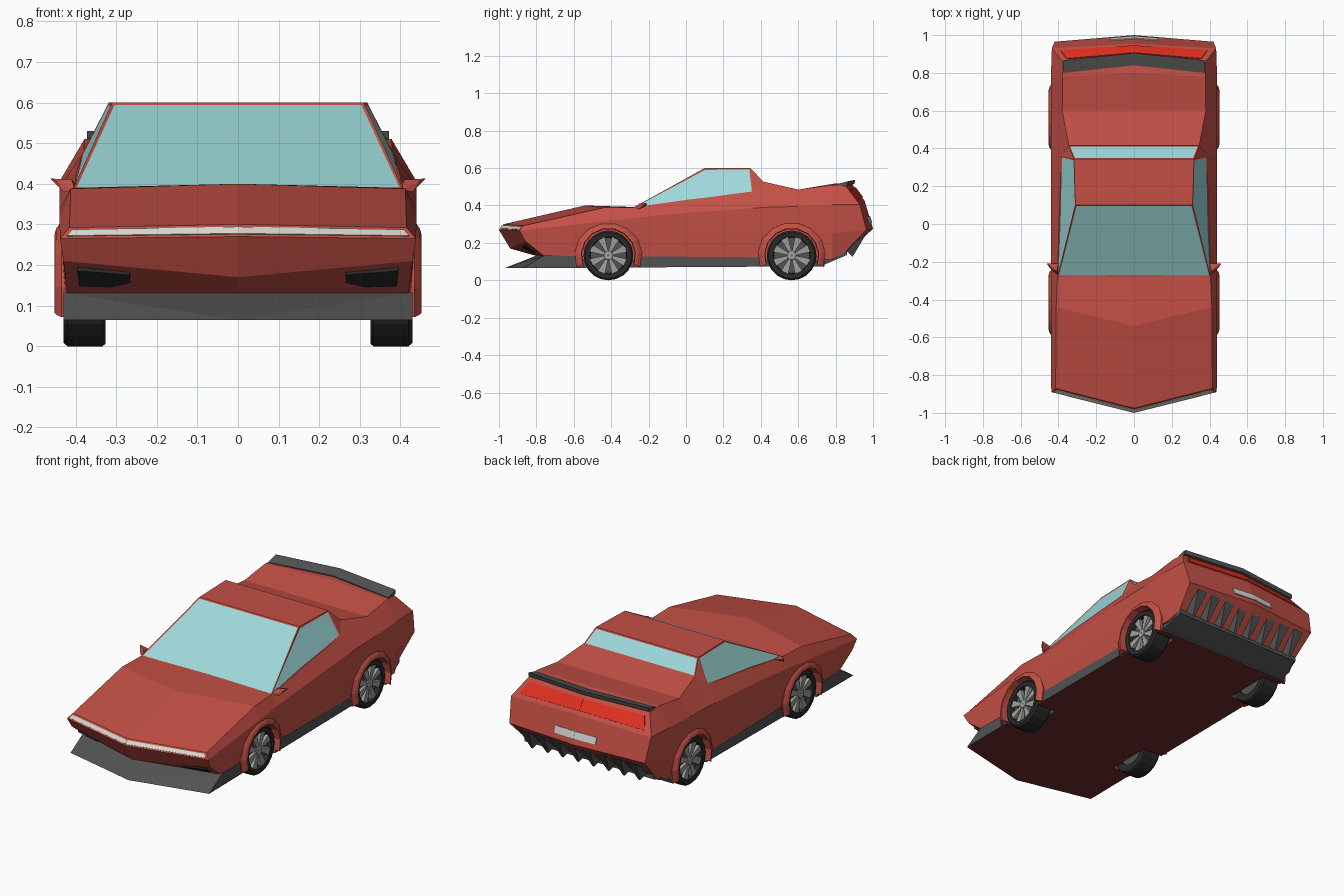
import bpy, bmesh, math
from mathutils import Vector as V

if "Cube" in bpy.data.objects:
    bpy.data.objects.remove(bpy.data.objects["Cube"])


def material(name, r, g, b):
    m = bpy.data.materials.new(name)
    m.diffuse_color = (r, g, b, 1)
    m.use_nodes = True
    m.node_tree.nodes["Principled BSDF"].inputs["Base Color"].default_value = m.diffuse_color
    return m


RED = material("red_paint", .55, .08, .06)
BELLY = material("dark_underside", .16, .025, .025)
GLASS = material("glass", .34, .69, .70)
GREY = material("dark_trim", .085, .085, .085)
BLACK = material("black_rubber", .022, .022, .022)
LAMP = material("headlight", .68, .68, .64)
TAIL = material("tail_light", .75, .03, .015)
ALLOY = material("alloy", .35, .35, .34)


def finish(name, bm, *mats):
    bmesh.ops.recalc_face_normals(bm, faces=bm.faces)
    me = bpy.data.meshes.new(name)
    bm.to_mesh(me)
    bm.free()
    ob = bpy.data.objects.new(name, me)
    bpy.context.collection.objects.link(ob)
    for m in mats:
        me.materials.append(m)
    return ob


def flip(p):
    return V((-p[0], p[1], p[2]))


def mirrored_mesh(verts, faces):
    """Half mesh (x >= 0) joined to its mirror image."""
    bm = bmesh.new()
    for f in (V, flip):
        vs = [bm.verts.new(f(p)) for p in verts]
        for face in faces:
            bm.faces.new([vs[i] for i in face])
    bmesh.ops.remove_doubles(bm, verts=bm.verts, dist=1e-5)
    return bm


def hull(name, mat, *groups):
    """Each point group becomes one convex solid of the same object."""
    bm = bmesh.new()
    for pts in groups:
        vs = [bm.verts.new(p) for p in pts]
        r = bmesh.ops.convex_hull(bm, input=vs)
        junk = [g for g in r["geom_interior"] + r["geom_unused"] if isinstance(g, bmesh.types.BMVert)]
        bmesh.ops.delete(bm, geom=list(set(junk)), context='VERTS')
    bmesh.ops.dissolve_limit(bm, angle_limit=.01, verts=bm.verts, edges=bm.edges)
    return finish(name, bm, mat)


def both(pts):
    return pts, [flip(p) for p in pts]


def panel(name, mat, quad, u0, u1, v0, v1, lift=.005):
    """Thin plate lying on part of a body face, on both sides."""
    a, b, c, d = map(V, quad)
    n = (b - a).cross(d - a).normalized()
    n = n if n.y * a.y > 0 else -n
    pts = []
    for u, v in ((u0, v0), (u1, v0), (u1, v1), (u0, v1)):
        p = a.lerp(b, u).lerp(d.lerp(c, u), v)
        pts += [p + n * lift, p - n * .008]
    return hull(name, mat, *both(pts))


# Body shell: nose ring, stations along y, tail ring
nose = [(0, -.975, .30), (.415, -.87, .292), (.438, -.89, .265), (.43, -.86, .21), (.42, -.76, .13), (0, -.80, .13)]
tail = [(0, .89, .512), (.375, .855, .503), (.435, .93, .405), (.42, .965, .27), (.40, .85, .15), (0, .86, .15)]
rings = [nose]
# centre y, side y, centre z, top edge x, top edge z, shoulder z
for yc, ys, zc, xt, zt, zs in [(-.54, -.44, .40, .412, .388, .315), (-.28, -.28, .392, .405, .39, .335),
                               (.0, .0, .43, .397, .43, .36), (.36, .36, .47, .385, .47, .385),
                               (.415, .415, .527, .345, .527, .39), (.60, .60, .485, .38, .485, .395),
                               (.80, .78, .518, .378, .51, .405)]:
    rings.append([(0, yc, zc), (xt, ys, zt), (.44, ys, zs), (.436, ys, .25), (.425, ys, .11), (0, yc, .11)])
rings.append(tail)
nose_mid = [(0, -1, .27), (0, -.94, .17)]
tail_mid = [(0, .955, .425), (0, 1, .275)]
verts = [p for r in rings for p in r] + nose_mid + tail_mid
faces = [(i * 6 + j, i * 6 + j + 1, i * 6 + j + 7, i * 6 + j + 6) for i in range(len(rings) - 1) for j in range(5)]
m = len(rings) * 6
for s, q in ((0, m), (m - 6, m + 2)):
    faces += [(s, s + 1, s + 2, q), (q, s + 2, s + 3, q + 1), (q + 1, s + 3, s + 4, s + 5)]
body = finish("body", mirrored_mesh(verts, faces), RED)

# Floor pan with front splitter and side sills
half = [(0, -.97, .065), (.43, -.87, .065), (.425, .74, .075), (0, -.80, .132), (.43, -.76, .132), (.425, .74, .12)]
floor = hull("floor_and_splitter", GREY, half + [flip(p) for p in half if p[0]])
floor.data.materials.append(BELLY)

# Wheel wells cut out of body and floor
AXLES, WZ = (-.415, .565), .133
for y in AXLES:
    for s in (-1, 1):
        bpy.ops.mesh.primitive_cylinder_add(vertices=20, radius=.147, depth=.2, location=(s * .41, y, WZ),
                                            rotation=(0, math.pi / 2, 0))
        cutter = bpy.context.object
        cutter.hide_render = True
        for ob in (body, floor):
            mod = ob.modifiers.new("well", 'BOOLEAN')
            mod.operation, mod.object, mod.solver = 'DIFFERENCE', cutter, 'EXACT'
            bpy.context.view_layer.objects.active = ob
            bpy.ops.object.modifier_apply(modifier=mod.name)
        bpy.data.objects.remove(cutter)
for p in floor.data.polygons:
    p.material_index = 1 if p.normal.z < -.9 and p.center.z < .1 else 0

# Cabin with inset windows
cabin_v = [(0, -.28, .39), (.405, -.28, .39), (0, .10, .60), (.31, .10, .60), (0, .345, .60), (.318, .345, .60),
           (0, .415, .525), (.345, .415, .525), (.385, .36, .47)]
bm = mirrored_mesh(cabin_v, [(0, 1, 3, 2), (2, 3, 5, 4), (4, 5, 7, 6), (1, 8, 5, 3), (8, 7, 5)])
bmesh.ops.recalc_face_normals(bm, faces=bm.faces)
bmesh.ops.dissolve_edges(bm, edges=[e for e in bm.edges if all(abs(v.co.x) < 1e-4 for v in e.verts)], use_verts=True)
glass = [f for f in bm.faces if len(f.verts) == 4 and f.normal.z < .97]
bmesh.ops.inset_individual(bm, faces=glass, thickness=.01, depth=-.002)
for f in glass:
    f.material_index = 1
finish("cabin", bm, RED, GLASS)

# Lights, vents and rear plate
panel("headlight_strip", LAMP, (nose[0], nose[1], nose[2], nose_mid[0]), 0, .97, .25, .8, .003)
panel("front_vent", BLACK, (nose_mid[1], nose[3], nose[4], nose[5]), .62, .92, .15, .65, .01)
panel("tail_light", TAIL, (tail[0], tail[1], tail[2], tail_mid[0]), 0, .92, .2, .8)
panel("rear_plate", LAMP, (tail_mid[0], tail[2], tail[3], tail_mid[1]), 0, .3, .55, .8)

# Rear spoiler
hull("rear_spoiler", GREY, *both([(0, .84, .522), (.372, .80, .512), (0, .84, .505), (.372, .80, .50),
                                  (0, .905, .537), (.372, .867, .53), (0, .90, .515), (.372, .862, .508)]))

# Diffuser and fins
ramp = [(.42, .72, .075), (.42, .72, .12), (.40, .86, .135), (.40, .86, .16)]
hull("diffuser", GREY, ramp + [flip(p) for p in ramp])
fins = []
for i in range(8):
    x = -.333 + i * .095
    fins.append([(x + s * w, y, z) for s in (-1, 1) for w, y, z in
                 ((.03, .965, .25), (.03, .85, .165), (.005, .89, .125))])
hull("diffuser_fins", GREY, *fins)

# Wing mirrors
hull("wing_mirrors", RED, *both([(.40, -.27, .385), (.40, -.21, .40), (.41, -.25, .41), (.43, -.25, .38),
                                 (.445, -.235, .405), (.462, -.21, .413)]))


def lathe(name, mat, profile, y, side, n, a0=0, a1=2 * math.pi):
    """Sweep a closed (x, radius) profile about a wheel axle."""
    bm = bmesh.new()
    full = a1 - a0 > 6.28
    cols = []
    for i in range(n if full else n + 1):
        a = a0 + (a1 - a0) * i / n
        cols.append([bm.verts.new((side * x, y + r * math.cos(a), WZ + r * math.sin(a))) for x, r in profile])
    k = len(profile)
    for i in range(n):
        c, d = cols[i], cols[(i + 1) % len(cols)]
        for j in range(k):
            bm.faces.new((c[j], c[(j + 1) % k], d[(j + 1) % k], d[j]))
    if not full:
        bm.faces.new(cols[0])
        bm.faces.new(cols[-1])
    return finish(name, bm, mat)


# Wheels and arch flares
for y, end in zip(AXLES, ("front", "rear")):
    for s, lr in ((1, "left"), (-1, "right")):
        tag = f"{end}_{lr}"
        lathe("tyre_" + tag, BLACK, [(.326, .09), (.326, .127), (.334, .133), (.42, .133), (.43, .124), (.428, .1),
                                     (.40, .095)], y, s, 20)
        lathe("wheel_disc_" + tag, GREY, [(.34, .002), (.34, .1), (.404, .1), (.404, .002)], y, s, 20)
        lathe("hub_" + tag, ALLOY, [(.39, .002), (.39, .03), (.424, .024), (.424, .002)], y, s, 10)
        spokes = []
        for i in range(8):
            a = math.tau * (i + .5) / 8
            c, d = math.cos(a), math.sin(a)
            spokes.append([(s * x, y + r * c - t * w * d, WZ + r * d + t * w * c) for t in (-1, 1)
                           for x, r, w in ((.40, .02, .007), (.40, .1, .021), (.419, .02, .007), (.423, .1, .021))])
        hull("spokes_" + tag, ALLOY, *spokes)
        lathe("arch_flare_" + tag, RED, [(.40, .142), (.452, .145), (.448, .160), (.434, .180), (.40, .180)],
              y, s, 9, math.radians(-20), math.radians(200))
